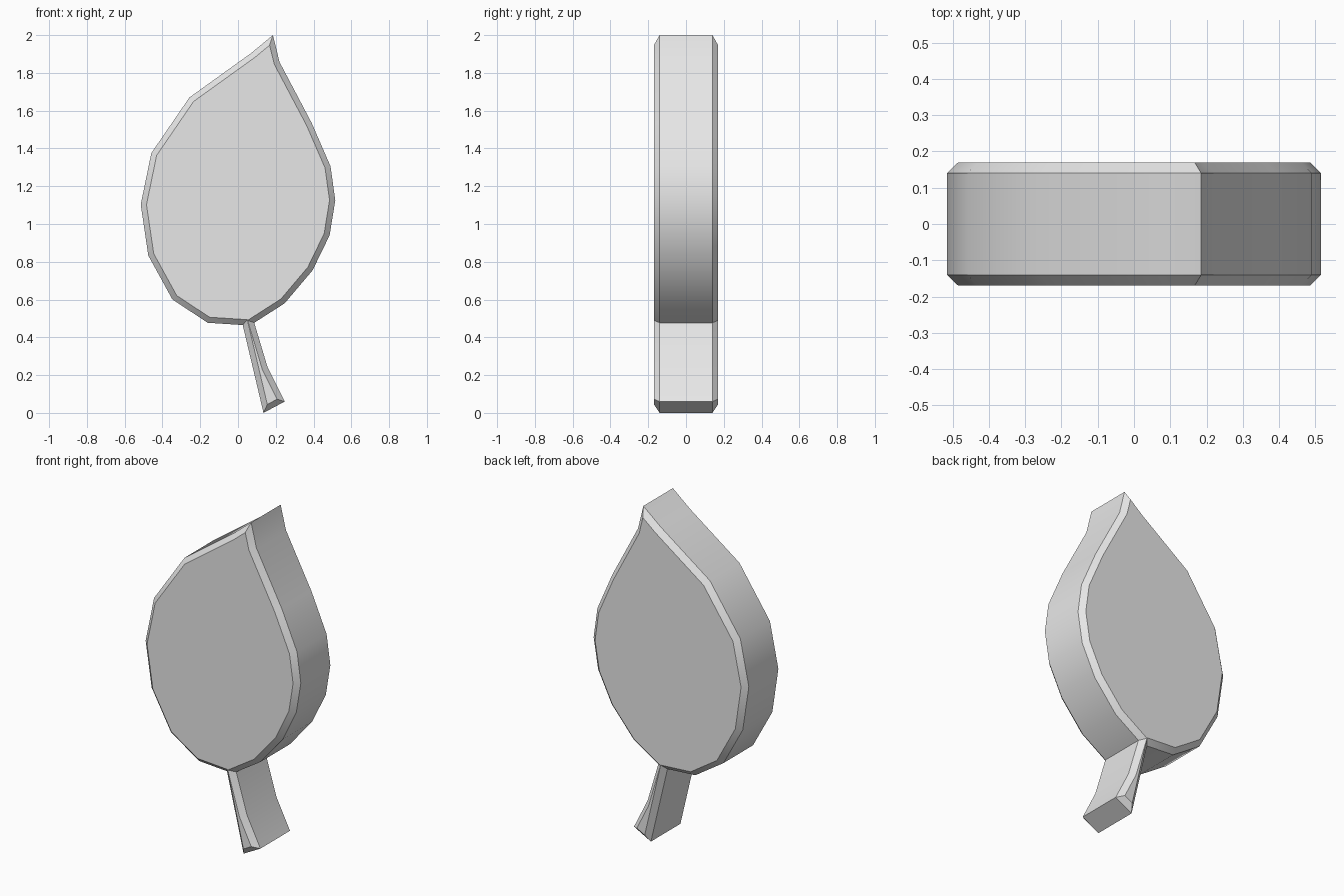
import bpy
import bmesh
from math import radians
from mathutils import Vector

cube = bpy.data.objects.get("Cube")
if cube:
    bpy.data.objects.remove(cube, do_unlink=True)


def make_material(name, colour):
    material = bpy.data.materials.new(name)
    material.use_nodes = True
    material.diffuse_color = colour
    shader = material.node_tree.nodes["Principled BSDF"]
    shader.inputs["Base Color"].default_value = colour
    return material


def inset_outline(points, distance):
    """Move every edge of a clockwise outline inward, with mitred corners."""
    result = []
    for i, point in enumerate(points):
        before = (point - points[i - 1]).normalized()
        after = (points[(i + 1) % len(points)] - point).normalized()
        n1 = Vector((before.y, -before.x))
        n2 = Vector((after.y, -after.x))
        result.append(point + (n1 + n2) * distance / (1 + n1.dot(n2)))
    return result


def bevelled_plate(name, outline, half_depth, bevel, material):
    """Extrude an outline along y with chamfered front and back rims."""
    inner = inset_outline(outline, bevel)
    side = half_depth - bevel
    layers = [(inner, -half_depth), (outline, -side),
              (outline, side), (inner, half_depth)]
    bm = bmesh.new()
    rings = [[bm.verts.new((p.x, y, p.y)) for p in loop] for loop, y in layers]
    for a, b in zip(rings, rings[1:]):
        for i in range(len(outline)):
            j = (i + 1) % len(outline)
            bm.faces.new((a[i], a[j], b[j], b[i]))
    bm.faces.new(rings[0])
    bm.faces.new(rings[-1])
    bmesh.ops.recalc_face_normals(bm, faces=bm.faces)
    mesh = bpy.data.meshes.new(name)
    bm.to_mesh(mesh)
    bm.free()
    mesh.materials.append(material)
    obj = bpy.data.objects.new(name, mesh)
    bpy.context.collection.objects.link(obj)
    bpy.ops.object.select_all(action="DESELECT")
    obj.select_set(True)
    bpy.context.view_layer.objects.active = obj
    bpy.ops.object.shade_smooth_by_angle(angle=radians(32))
    return obj


# Outline runs clockwise from the tip: right edge, stem, left edge
right_edge = [(.185, 2), (.22, 1.857), (.39, 1.535), (.49, 1.305),
              (.515, 1.125), (.485, .94), (.395, .755), (.247, .58)]
stem = [(.086, .477), (.157, .24), (.247, .06), (.135, 0), (.025, .465)]
left_edge = [(-.16, .477), (-.347, .6), (-.475, .833), (-.515, 1.103),
             (-.459, 1.375), (-.257, 1.67), (.07, 1.905)]
leaf_outline = [Vector(p) for p in right_edge + stem + left_edge]

grey = make_material("light grey", (.8, .8, .8, 1))
bevelled_plate("leaf_with_stem", leaf_outline, .17, .03, grey)
